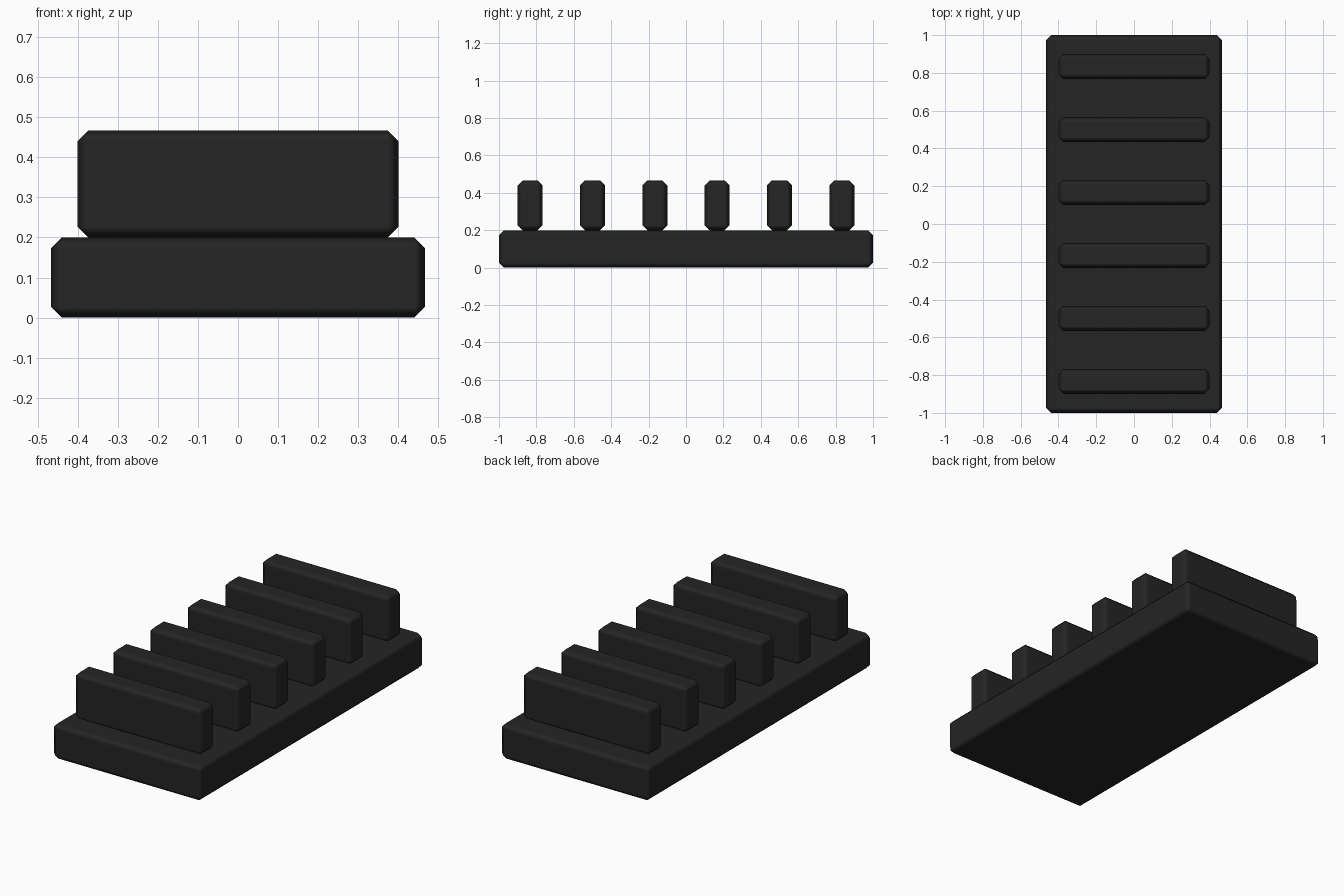
import bpy

cube = bpy.data.objects.get("Cube")
if cube:
    bpy.data.objects.remove(cube, do_unlink=True)

# Single dark rubber-like colour
black = bpy.data.materials.new("matte_black")
black.use_nodes = True
colour = (0.018, 0.018, 0.018, 1)
black.diffuse_color = colour
bsdf = next(n for n in black.node_tree.nodes if n.type == "BSDF_PRINCIPLED")
bsdf.inputs["Base Color"].default_value = colour
bsdf.inputs["Roughness"].default_value = 0.8

CHAMFER = 0.0267


def chamfered_block(name, size, centre):
    """Box with one-segment chamfers, softly shaded around flat faces."""
    bpy.ops.mesh.primitive_cube_add(size=1, location=centre)
    block = bpy.context.object
    block.name = name
    block.scale = size
    bpy.ops.object.transform_apply(location=False, rotation=False, scale=True)
    block.data.materials.append(black)
    bpy.ops.object.shade_smooth()
    bevel = block.modifiers.new("chamfer", "BEVEL")
    bevel.width = CHAMFER
    bevel.segments = 1
    bevel.harden_normals = True
    return block


# Base slab
base_height = 0.2
chamfered_block("base_plate", (0.933, 2, base_height), (0, 0, base_height / 2))

# Row of evenly spaced upright fins
fin_size = (0.8, 0.133, 0.267)
fin_count = 6
spacing = 1 / 3
for i in range(fin_count):
    y = (i - (fin_count - 1) / 2) * spacing
    chamfered_block(f"fin_{i + 1}", fin_size, (0, y, base_height + fin_size[2] / 2))
